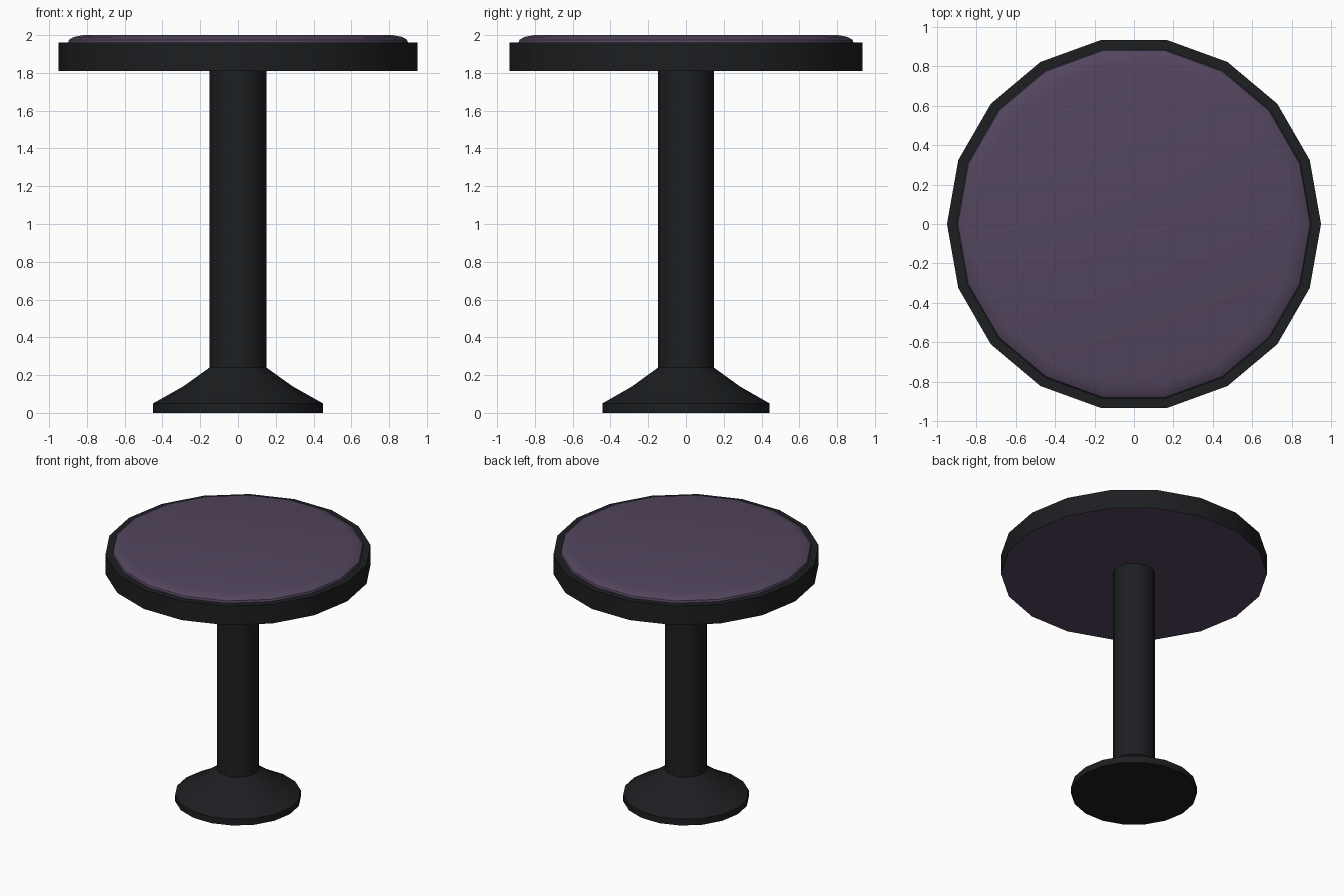
import bpy, bmesh
from math import cos, sin, tau, radians

if "Cube" in bpy.data.objects:
    bpy.data.objects.remove(bpy.data.objects["Cube"])

SIDES = 18


def material(name, rgb):
    m = bpy.data.materials.new(name)
    m.diffuse_color = (*rgb, 1)
    m.use_nodes = True
    m.node_tree.nodes["Principled BSDF"].inputs["Base Color"].default_value = m.diffuse_color
    return m


def lathe(name, profile, mat, cap_bottom=False, cap_top=False):
    """Revolve (radius, z) points, listed bottom to top, about the z axis."""
    bm = bmesh.new()
    rings = [[bm.verts.new((r * cos(tau * i / SIDES), r * sin(tau * i / SIDES), z))
              for i in range(SIDES)] for r, z in profile]
    for a, b in zip(rings, rings[1:]):
        for i in range(SIDES):
            j = (i + 1) % SIDES
            bm.faces.new((a[i], a[j], b[j], b[i]))
    if cap_bottom:
        bm.faces.new(rings[0][::-1])
    if cap_top:
        bm.faces.new(rings[-1])
    mesh = bpy.data.meshes.new(name)
    bm.to_mesh(mesh)
    bm.free()
    mesh.materials.append(mat)
    obj = bpy.data.objects.new(name, mesh)
    bpy.context.collection.objects.link(obj)
    bpy.ops.object.select_all(action='DESELECT')
    obj.select_set(True)
    bpy.context.view_layer.objects.active = obj
    bpy.ops.object.shade_smooth_by_angle(angle=radians(30))
    return obj


black = material("black_metal", (0.012, 0.013, 0.015))
purple = material("purple_pad", (0.085, 0.06, 0.11))

# Flared foot and column
lathe("base", [(0.45, 0), (0.45, 0.05), (0.29, 0.14), (0.15, 0.24)], black, cap_bottom=True)
lathe("column", [(0.15, 0.24), (0.15, 1.81)], black)

# Round top: black edge band, purple underside and padded top
lathe("edge_band", [(0.95, 1.81), (0.95, 1.96), (0.90, 1.96)], black)
lathe("underside", [(0.15, 1.81), (0.95, 1.81)], purple).data.flip_normals()
lathe("padded_top", [(0.90, 1.96), (0.895, 1.975), (0.87, 1.99), (0.82, 2.0)],
      purple, cap_top=True)
